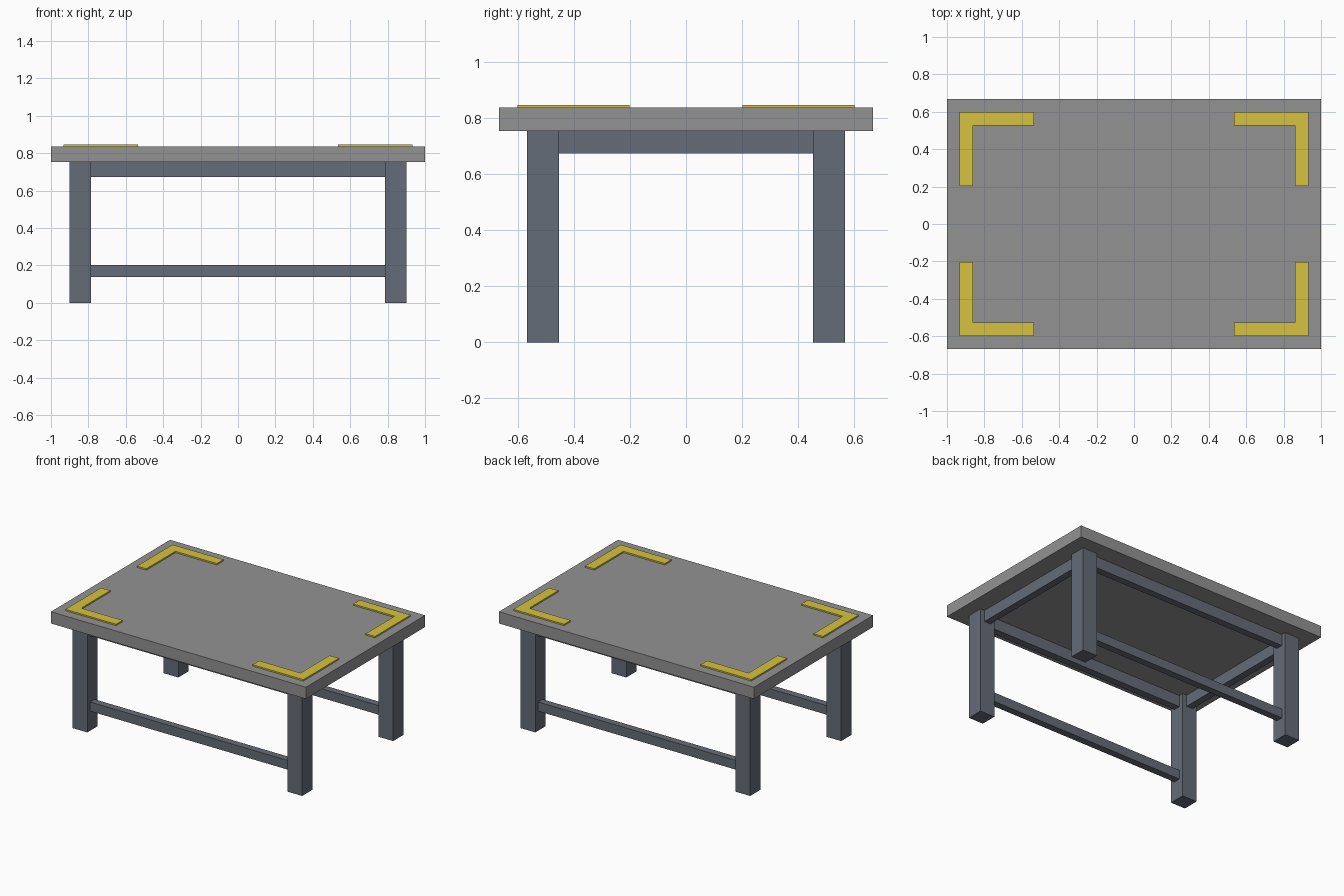
import bpy, bmesh

if "Cube" in bpy.data.objects:
    bpy.data.objects.remove(bpy.data.objects["Cube"])


def material(name, rgb):
    m = bpy.data.materials.new(name)
    m.diffuse_color = (*rgb, 1)
    m.use_nodes = True
    m.node_tree.nodes["Principled BSDF"].inputs["Base Color"].default_value = m.diffuse_color
    return m


steel = material("blue_grey", (0.13, 0.15, 0.185))
grey = material("grey", (0.29, 0.29, 0.29))
yellow = material("yellow", (0.68, 0.54, 0.05))


def prism(name, outline, z0, z1, mat):
    """Extrude a flat xy outline from z0 up to z1."""
    bm = bmesh.new()
    face = bm.faces.new([bm.verts.new((x, y, z0)) for x, y in outline])
    ext = bmesh.ops.extrude_face_region(bm, geom=[face])
    for v in ext["geom"]:
        if isinstance(v, bmesh.types.BMVert):
            v.co.z = z1
    bmesh.ops.recalc_face_normals(bm, faces=bm.faces[:])
    me = bpy.data.meshes.new(name)
    bm.to_mesh(me)
    bm.free()
    me.materials.append(mat)
    ob = bpy.data.objects.new(name, me)
    bpy.context.collection.objects.link(ob)
    return ob


def box(name, x0, x1, y0, y1, z0, z1, mat):
    return prism(name, [(x0, y0), (x1, y0), (x1, y1), (x0, y1)], z0, z1, mat)


TOP0, TOP1, TAPE = 0.753, 0.836, 0.846
LX0, LX1, LY0, LY1 = 0.785, 0.90, 0.452, 0.567
CX, CY, T = (LX0 + LX1) / 2, (LY0 + LY1) / 2, 0.025

# Table top
box("table_top", -1, 1, -0.667, 0.667, TOP0, TOP1, grey)

for sx, side in ((-1, "left"), (1, "right")):
    # Side aprons between the legs
    box(f"{side}_apron", sx * CX - T, sx * CX + T, -LY0, LY0, 0.672, TOP0, steel)
    for sy, end in ((-1, "front"), (1, "back")):
        # Legs
        box(f"{end}_{side}_leg", sx * LX0, sx * LX1, sy * LY0, sy * LY1, 0, TOP0, steel)
        # L-shaped corner markings on the top
        corner = [(0.933, 0.6), (0.535, 0.6), (0.535, 0.527),
                  (0.86, 0.527), (0.86, 0.202), (0.933, 0.202)]
        prism(f"{end}_{side}_corner_marking",
              [(sx * x, sy * y) for x, y in corner], TOP1, TAPE, yellow)

# Long aprons and low stretchers, front and back
for sy, end in ((-1, "front"), (1, "back")):
    y = sy * CY
    box(f"{end}_apron", -LX0, LX0, y - T, y + T, 0.672, TOP0, steel)
    box(f"{end}_stretcher", -LX0, LX0, y - T, y + T, 0.138, 0.203, steel)
